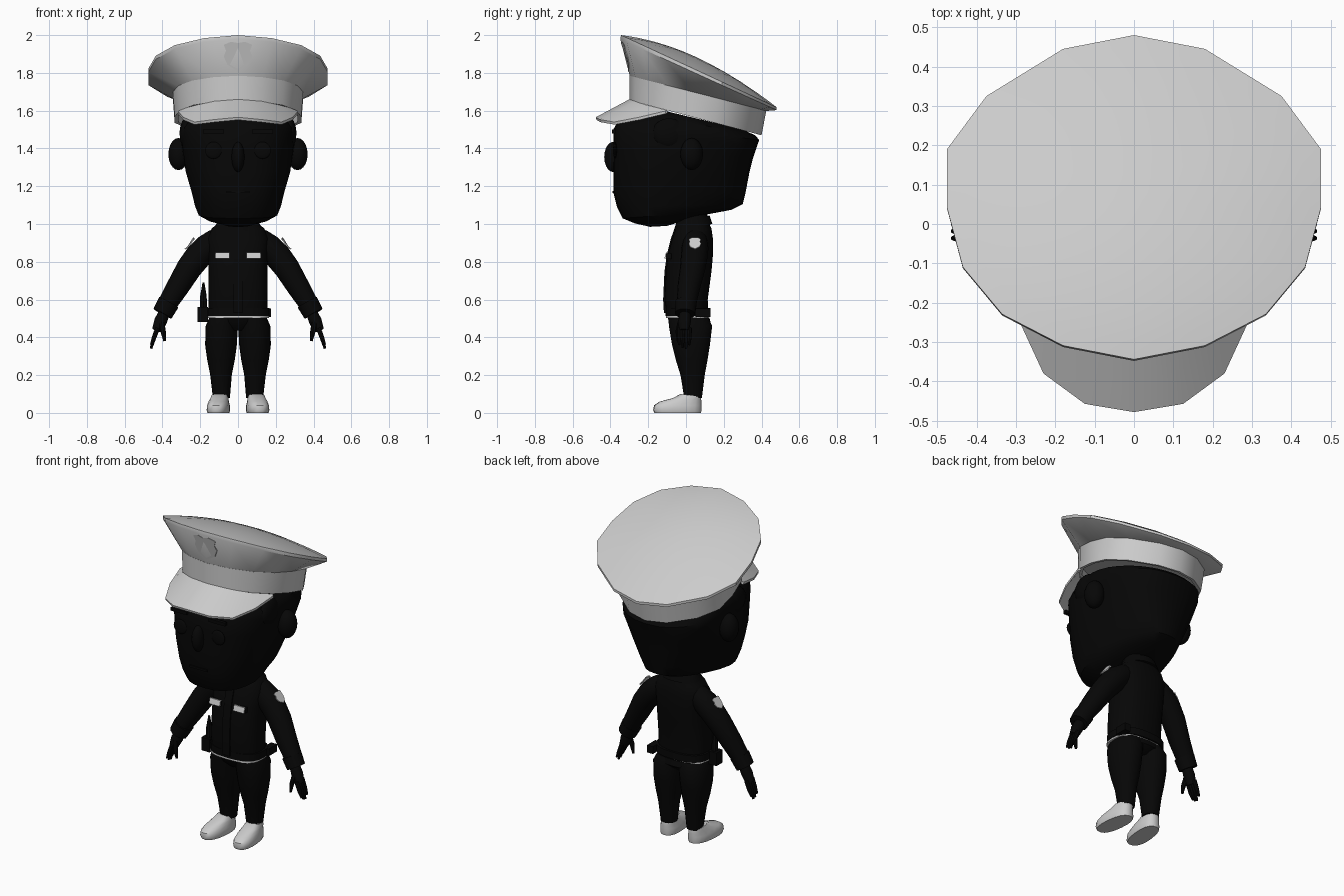
import bpy, bmesh, math
from mathutils import Vector

if "Cube" in bpy.data.objects:
    bpy.data.objects.remove(bpy.data.objects["Cube"])


def material(name, rgb):
    m = bpy.data.materials.new(name)
    m.diffuse_color = (*rgb, 1)
    m.use_nodes = True
    m.node_tree.nodes["Principled BSDF"].inputs["Base Color"].default_value = m.diffuse_color
    return m


BLACK = material("black", (0.002, 0.002, 0.002))
GREY = material("light_grey", (0.6, 0.6, 0.6))


def finish(name, bm, mat, angle=40):
    bmesh.ops.recalc_face_normals(bm, faces=bm.faces[:])
    me = bpy.data.meshes.new(name)
    bm.to_mesh(me)
    bm.free()
    me.materials.append(mat)
    ob = bpy.data.objects.new(name, me)
    bpy.context.collection.objects.link(ob)
    bpy.ops.object.select_all(action='DESELECT')
    ob.select_set(True)
    bpy.context.view_layer.objects.active = ob
    bpy.ops.object.shade_smooth_by_angle(angle=math.radians(angle))
    return ob


def loft(name, rings, mat, angle=40):
    """Skin a list of equal-length closed rings and cap both ends."""
    bm = bmesh.new()
    vs = [[bm.verts.new(p) for p in r] for r in rings]
    n = len(vs[0])
    for a, b in zip(vs, vs[1:]):
        for i in range(n):
            j = (i + 1) % n
            bm.faces.new((a[i], a[j], b[j], b[i]))
    bm.faces.new(vs[0])
    bm.faces.new(vs[-1])
    return finish(name, bm, mat, angle)


def oval(cx, hx, yf, zf, yb, zb, n=20, p=2.0, taper=0.0):
    """Superellipse ring from front height zf to back height zb, narrowed at the back by taper."""
    pts = []
    for i in range(n):
        a = 2 * math.pi * i / n
        c, s = math.cos(a), math.sin(a)
        x = math.copysign(abs(c) ** (2 / p), c)
        t = (math.copysign(abs(s) ** (2 / p), s) + 1) / 2
        x *= 1 - taper * max(0, t - .4) / .6
        pts.append(Vector((cx + hx * x, yf + (yb - yf) * t, zf + (zb - zf) * t)))
    return pts


def tube(name, path, mat, n=12):
    """Round limb through (x, y, z, radius) points."""
    pts = [Vector(p[:3]) for p in path]
    rings = []
    for i, p in enumerate(pts):
        d = (pts[min(i + 1, len(pts) - 1)] - pts[max(i - 1, 0)]).normalized()
        u = d.cross(Vector((0, 1, 0))).normalized()
        v = d.cross(u)
        rings.append([p + path[i][3] * (math.cos(k * math.tau / n) * u + math.sin(k * math.tau / n) * v)
                      for k in range(n)])
    return loft(name, rings, mat)


def box(name, loc, size, mat):
    bm = bmesh.new()
    bmesh.ops.create_cube(bm, size=1)
    for v in bm.verts:
        v.co = Vector(loc) + Vector([a * b for a, b in zip(v.co, size)])
    return finish(name, bm, mat)


def ball(name, loc, size, mat):
    bm = bmesh.new()
    bmesh.ops.create_uvsphere(bm, u_segments=14, v_segments=10, radius=1)
    for v in bm.verts:
        v.co = Vector(loc) + Vector([a * b for a, b in zip(v.co, size)])
    return finish(name, bm, mat, 60)


def plate(name, pts, mat, offset):
    """Thin plate: polygon extruded along offset."""
    return loft(name, [pts, [p + Vector(offset) for p in pts]], mat)


# Cap: one 16-sided outline reused for band, rim and domed top
HALF = [(0, .48), (.18, .445), (.375, .325), (.475, .19), (.475, .04),
        (.435, -.11), (.335, -.23), (.18, -.31), (0, -.345)]
OUTLINE = HALF + [(-x, y) for x, y in HALF[-2:0:-1]]


def cap_ring(hx, yf, zf, yb, zb):
    out = []
    for x, y in OUTLINE:
        t = (y + .345) / .825
        out.append(Vector((x * hx / .475, yf + (yb - yf) * t, zf + (zb - zf) * t)))
    return out


loft("cap_band", [cap_ring(.315, -.28, 1.70, .38, 1.52), cap_ring(.315, -.28, 1.655, .38, 1.475),
                  cap_ring(.335, -.30, 1.655, .40, 1.47), cap_ring(.345, -.30, 1.785, .425, 1.60)],
     GREY, angle=35)
rim = cap_ring(.475, -.344, 2.0, .48, 1.618)
mid = sum(rim, Vector()) / len(rim)
dome = [[mid + (p - mid) * f + Vector((0, 0, .068 * (1 - f * f))) for p in rim]
        for f in (.9, .75, .55, .35, .18, .05)]
loft("cap_crown", [cap_ring(.34, -.297, 1.78, .42, 1.598), cap_ring(.475, -.348, 1.98, .48, 1.603),
                   rim] + dome, GREY, angle=35)

# Cap visor
inner = [(0, -.30, 1.66), (.127, -.27, 1.65), (.22, -.21, 1.63), (.275, -.15, 1.615), (.307, -.10, 1.602)]
outer = [(0, -.478, 1.565), (.125, -.457, 1.553), (.23, -.38, 1.54), (.29, -.25, 1.565), (.318, -.11, 1.598)]


def both(pts):
    return [Vector((-x, y, z)) for x, y, z in pts[:0:-1]] + [Vector(p) for p in pts]


top_in, top_out = both(inner), both(outer)
drop = Vector((0, .004, -.014))
loft("cap_visor", list(zip(*[top_in, top_out, [p + drop for p in top_out], [p + drop for p in top_in]])),
     GREY, angle=35)

# Shield outline shared by the cap badge and sleeve patches (unit half-width and height)
SHIELD = [(0, .92), (.5, 1), (1, .8), (.85, .4), (1, 0), (.75, -.55), (0, -1)]
SHIELD = SHIELD + [(-u, v) for u, v in SHIELD[-2:0:-1]]
badge = []
for u, v in SHIELD:
    s = (1 + v) / 2 * .8 + .12
    badge.append(Vector((.075 * u, -.297 - .048 * s + .014 * abs(u), 1.785 + .195 * s)))
plate("cap_badge", badge, GREY, (0, -.005, 0))

# Head, narrowing to the nape
loft("head", [oval(0, hx, yf, zf, yb, zb, 28, p, tp) for hx, yf, zf, yb, zb, p, tp in (
    (.24, -.20, 1.62, .30, 1.50, 2, 0), (.295, -.265, 1.59, .365, 1.47, 2, 0),
    (.31, -.365, 1.535, .388, 1.445, 2.3, 0),
    (.305, -.385, 1.50, .375, 1.41, 2.6, .02), (.295, -.385, 1.40, .355, 1.35, 2.6, .06),
    (.282, -.385, 1.28, .335, 1.27, 2.6, .14), (.25, -.385, 1.17, .315, 1.165, 2.6, .24),
    (.232, -.365, 1.09, .30, 1.105, 2.6, .34), (.212, -.335, 1.03, .24, 1.075, 2.6, .40),
    (.16, -.27, 1.003, .08, 1.045, 2.5, .3), (.05, -.19, .985, -.10, .99, 2, 0))], BLACK)
ball("nose", (0, -.385, 1.355), (.035, .048, .08), BLACK)
box("mouth", (0, -.386, 1.17), (.12, .008, .012), BLACK)
for s, side in ((1, "left"), (-1, "right")):
    ball(side + "_ear", (s * .315, .03, 1.37), (.055, .06, .085), BLACK)
    ball(side + "_sideburn", (s * .275, -.09, 1.48), (.035, .09, .08), BLACK)
    ball(side + "_eye", (s * .13, -.376, 1.39), (.045, .01, .045), BLACK)
    box(side + "_brow", (s * .13, -.383, 1.49), (.11, .02, .02), BLACK)

# Jacket
loft("jacket", [oval(0, hx, yf, z, yb, z, 24, 2.5) for z, hx, yf, yb in (
    (.51, .155, -.100, .118), (.6, .157, -.114, .115), (.75, .155, -.108, .135), (.84, .157, -.096, .143),
    (.92, .165, -.075, .143), (.975, .14, -.055, .135), (1.01, .10, -.04, .12), (1.06, .09, -.03, .11))], BLACK)
loft("collar", [oval(0, hx, yf, zf, yb, zb, 20) for hx, yf, zf, yb, zb in (
    (.125, -.065, .965, .14, 1.0), (.10, -.05, 1.01, .125, 1.045))], BLACK)
loft("belt", [oval(0, .168, -.108, z, .13, z, 24, 2.5) for z in (.512, .555)], BLACK)
loft("shirt_hem", [oval(0, .164, -.107, z, .118, z, 24, 2.8) for z in (.502, .5125)], GREY)
loft("trouser_seat", [oval(0, hx, yf, z, yb, z, 24, 2.5) for z, hx, yf, yb in (
    (.435, .06, -.05, .09), (.47, .12, -.085, .132), (.505, .15, -.098, .124))], BLACK)
loft("placket", [[Vector((x, y + dy, z)) for x, dy in ((-.025, 0), (.025, 0), (.025, .02), (-.025, .02))]
                 for z, y in ((.53, -.117), (.6, -.121), (.75, -.114), (.84, -.101), (.92, -.081), (.97, -.063))],
     BLACK)

# Belt gear: radio with antenna, and a pouch
box("radio", (-.187, -.02, .52), (.055, .06, .08), BLACK)
tube("radio_antenna", [(-.183, -.02, .54, .02), (-.183, -.02, .62, .017), (-.183, -.02, .69, .005)], BLACK, 8)
box("belt_pouch", (.155, .09, .53), (.04, .08, .045), BLACK)

for s, side in ((1, "left"), (-1, "right")):
    # Name tag on the chest
    plate(side + "_chest_tag", [Vector((s * x, -.114 + (z - .82) * .3, z)) for x, z in (
        (.046, .818), (.119, .818), (.119, .85), (.046, .85))], GREY, (0, .009, 0))
    box(side + "_chest_pocket", (s * .083, -.092, .83), (.075, .028, .03), BLACK)
    # Sleeve, cuff and hand
    tube(side + "_sleeve", [(s * x, y, z, r) for x, y, z, r in (
        (.06, .05, .945, .05), (.12, .05, .91, .064), (.165, .048, .875, .071), (.21, .044, .83, .071),
        (.26, .035, .765, .067), (.32, .015, .665, .06), (.385, 0, .56, .05))], BLACK, 16)
    tube(side + "_cuff", [(s * .367, 0, .585, .058), (s * .40, -.005, .525, .054)], BLACK, 14)
    tube(side + "_palm", [(s * .39, -.005, .53, .030), (s * .41, -.008, .485, .034),
                          (s * .43, -.01, .435, .026)], BLACK)
    for k, tip in enumerate((.36, .345, .34, .36)):
        y = -.036 + k * .018
        tube(side + "_finger", [(s * .425, y, .45, .013), (s * .444, y, .40, .012),
                                (s * .460, y, tip, .006)], BLACK, 8)
    tube(side + "_thumb", [(s * .405, -.03, .48, .015), (s * .396, -.042, .43, .014),
                           (s * .388, -.042, .38, .007)], BLACK, 8)
    # Shield patch wrapped on the sleeve
    out, down = Vector((s * .80, 0, .60)), Vector((s * .60, 0, -.80))
    centre = Vector((s * .2, .047, .845))
    patch = []
    for u, v in SHIELD:
        a = u * .45
        patch.append(centre + .074 * (out * math.cos(a) + Vector((0, math.sin(a), 0))) - down * (v * .038 + .008))
    plate(side + "_sleeve_patch", patch, GREY, out * .006)
    # Trouser leg
    loft(side + "_trouser_leg", [oval(s * cx, hx, yf, z, yb, z, 18, 2.2) for z, cx, hx, yf, yb in (
        (.505, .075, .077, -.095, .118), (.46, .086, .085, -.092, .14), (.36, .09, .084, -.075, .128),
        (.28, .09, .073, -.055, .115), (.20, .09, .057, -.03, .10), (.08, .088, .045, -.01, .085))], BLACK)
    # Shoe, toes turned slightly outwards
    rings = [oval(0, hx, yf, zf, yb, zb, 18, 2.4) for hx, yf, zf, yb, zb in (
        (.056, -.168, 0, .08, 0), (.06, -.175, .015, .082, .012), (.058, -.17, .04, .082, .04),
        (.052, -.14, .06, .082, .06), (.047, -.07, .078, .08, .08), (.042, -.03, .10, .078, .085))]
    shoe = loft(side + "_shoe", rings, GREY)
    shoe.location.x = s * .099
    shoe.rotation_euler.z = s * math.radians(6)
